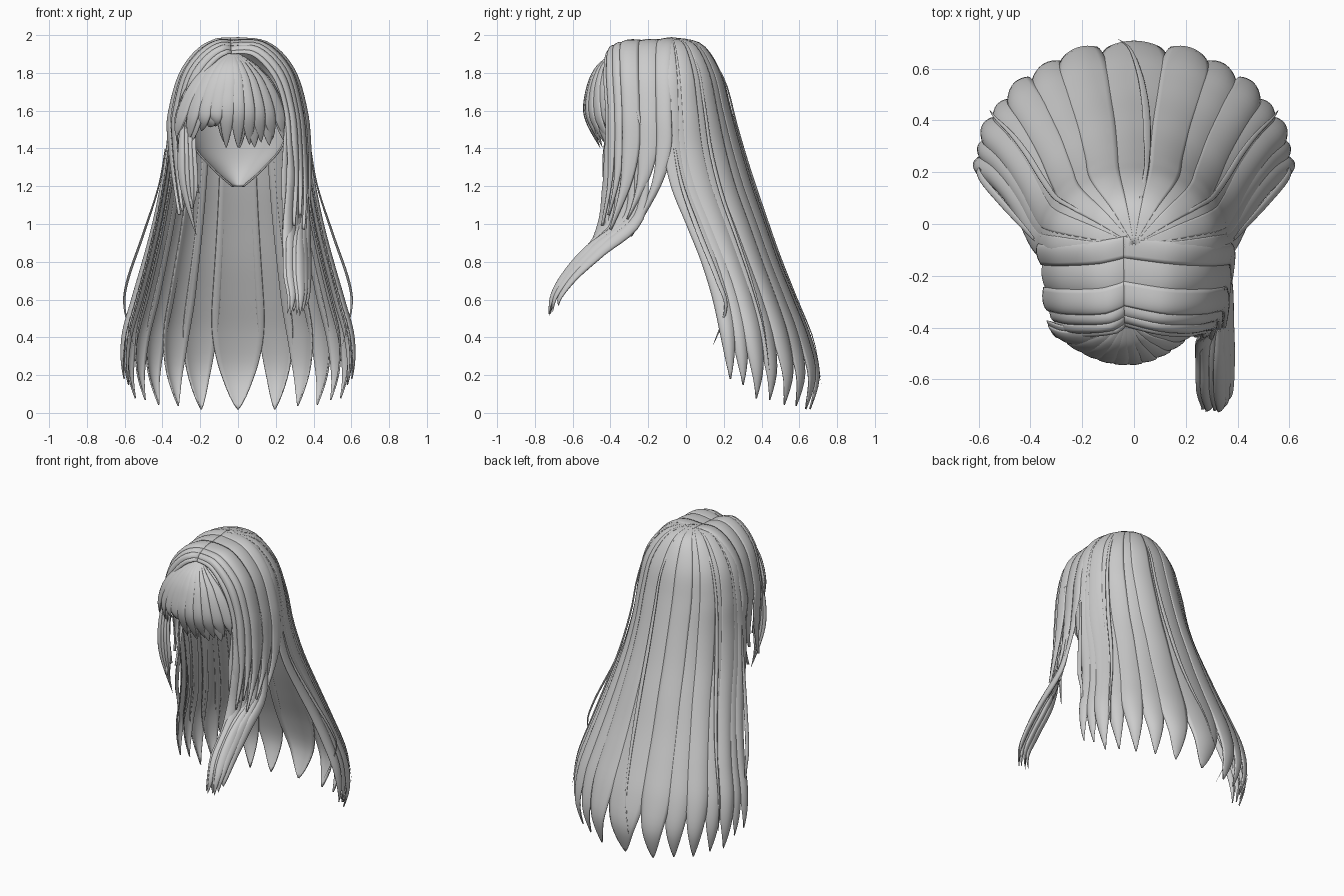
import bpy, math, random
from mathutils import Vector

random.seed(4)
cube = bpy.data.objects.get("Cube")
if cube:
    bpy.data.objects.remove(cube, do_unlink=True)

grey = bpy.data.materials.new("hair_grey")
grey.use_nodes = True
COLOUR = (0.6, 0.6, 0.6, 1)
grey.diffuse_color = COLOUR
grey.node_tree.nodes["Principled BSDF"].inputs["Base Color"].default_value = COLOUR


def along(keys, t):
    """Smooth interpolation through a list of key tuples, t from 0 to 1."""
    n = len(keys) - 1
    f = min(max(t, 0), 1) * n
    i = min(int(f), n - 1)
    f -= i
    a, b, c, d = (keys[min(max(k, 0), n)] for k in (i - 1, i, i + 1, i + 2))
    return Vector([q + f / 2 * (r - p + f * (2*p - 5*q + 4*r - s + f * (3*(q - r) + s - p)))
                   for p, q, r, s in zip(a, b, c, d)])


def make(name, rows, closed=False, thickness=0):
    """Skin rows of points into a smooth mesh."""
    m = len(rows[0])
    verts = [p for row in rows for p in row]
    faces = []
    for j in range(len(rows) - 1):
        for i in range(m if closed else m - 1):
            k = (i + 1) % m
            faces.append((j*m + i, j*m + k, j*m + m + k, j*m + m + i))
    mesh = bpy.data.meshes.new(name)
    mesh.from_pydata(verts, [], faces)
    mesh.materials.append(grey)
    mesh.polygons.foreach_set("use_smooth", [True] * len(faces))
    ob = bpy.data.objects.new(name, mesh)
    bpy.context.collection.objects.link(ob)
    if thickness:
        mod = ob.modifiers.new("thickness", "SOLIDIFY")
        mod.thickness = thickness
        mod.offset = 0


def lock(name, pts, width, thick=0.02, root=0.4, hold=0.5, steps=28):
    """Lens-shaped lock that follows a path and tapers to a point after hold."""
    rows = []
    for j in range(steps + 1):
        t = j / steps
        p = along(pts, t)
        tangent = (along(pts, t + 0.02) - along(pts, t - 0.02)).normalized()
        out = Vector((p.x, p.y + 0.1, max(p.z - 1.5, 0))).normalized()
        side = tangent.cross(out).normalized()
        out = side.cross(tangent)
        taper = max(0.01, 1 - max(0, (t - hold) / (1 - hold)) ** 1.8)
        size = (root + (1 - root) * min(1, t / 0.4)) * taper
        ring = []
        for k in range(10):
            a = math.tau * k / 10
            ring.append(p + side * math.cos(a) * width / 2 * size + out * math.sin(a) * thick / 2 * size)
        rows.append(ring)
    make(name, rows, closed=True)


def on_shell(keys, angle, t, swell=1.0):
    """Point on a stack of ellipses; angle 0 is the back."""
    z, yc, rx, ry = along(keys, t)
    a = math.radians(angle)
    return Vector((rx * swell * math.sin(a), yc + ry * swell * math.cos(a), z))


# Long back hair: height, centre y, half width, half depth
BACK = [(1.985, -0.08, 0.005, 0.005), (1.95, -0.1, 0.17, 0.18), (1.8, -0.1, 0.30, 0.28),
        (1.6, -0.1, 0.35, 0.335), (1.4, -0.1, 0.37, 0.39), (1.2, -0.06, 0.4, 0.41),
        (1.0, 0.02, 0.44, 0.4), (0.8, 0.1, 0.49, 0.39), (0.6, 0.16, 0.545, 0.41),
        (0.4, 0.19, 0.6, 0.46), (0.2, 0.2, 0.61, 0.5), (0.02, 0.2, 0.57, 0.465)]
STRANDS = [(0, 13, 0.01), (20, 9, 0.02), (34, 8, 0.05), (47, 7.5, 0.06), (59, 7, 0.09),
           (69, 7, 0.1), (78, 6.5, 0.17), (86, 6, 0.2)]


def back_strand(name, centre, half, tip, swell):
    rows = []
    end = 1 - max(0, tip - 0.02) / 0.2 / 11
    for j in range(49):
        v = j / 48
        taper = max(0.02, 1 - max(0, (v - 0.72) / 0.28) ** 2.2)
        row = []
        for i in range(9):
            s = i / 4 - 1
            bulge = swell + (0.012 + 0.045 * v * v) * (1 - s * s) * taper - 0.02 * v
            row.append(on_shell(BACK, centre + s * half * taper * 1.12, v * end, bulge))
        rows.append(row)
    make(name, rows, thickness=0.008)


for n, (angle, half, tip) in enumerate(STRANDS):
    for side, label in ((1, "left"), (-1, "right")):
        if angle or side > 0:
            back_strand(f"back_strand_{label}_{n}", side * angle, half, tip, 1 + 0.012 * (n % 2))

# Fine stray hairs lying over the back hair
for side, label in ((1, "left"), (-1, "right")):
    pts = [on_shell(BACK, side * 62 * (0.85 + 0.15 * k / 8), 0.05 + 0.106 * k,
                    1.02 + 0.04 * math.sin(math.pi * k / 9)) for k in range(9)]
    lock(f"stray_hair_{label}", pts, 0.025, 0.012)
    lock(f"side_wisp_{label}",
         [(side * x, y, z) for x, y, z in ((0.385, -0.06, 1.4), (0.42, -0.02, 1.2), (0.5, 0.07, 0.95),
                                           (0.585, 0.17, 0.7), (0.6, 0.21, 0.55), (0.55, 0.14, 0.35))],
         0.03, 0.012)
lock("stray_hair_back", [on_shell(BACK, 8 - 14 * (k / 8) ** 3, 0.1 + 0.83 * k / 8, 1.045)
                         for k in range(9)], 0.03, 0.012)

# Inner scalp ending in a point at the nape
SCALP = [(1.93, -0.1, 0.1, 0.1), (1.75, -0.1, 0.29, 0.25), (1.45, -0.06, 0.25, 0.25),
         (1.3, 0.02, 0.14, 0.17), (1.2, 0.1, 0.03, 0.05)]
make("scalp", [[on_shell(SCALP, -95 + 190 * i / 24, j / 20) for i in range(25)]
               for j in range(21)], thickness=0.01)

# Side panels sweep from the parting: front, corner and rear rails
RAILS = [[(-0.04, -0.39, 1.9), (0.08, -0.42, 1.89), (0.19, -0.43, 1.77), (0.245, -0.42, 1.6),
          (0.26, -0.42, 1.4), (0.26, -0.42, 1.2), (0.25, -0.44, 1.0)],
         [(-0.04, -0.31, 1.955), (0.12, -0.34, 1.945), (0.255, -0.34, 1.81), (0.315, -0.33, 1.6),
          (0.335, -0.33, 1.4), (0.34, -0.35, 1.2), (0.33, -0.41, 0.98)],
         [(-0.04, -0.05, 1.98), (0.15, -0.07, 1.95), (0.285, -0.08, 1.81), (0.35, -0.08, 1.6),
          (0.37, -0.08, 1.4), (0.37, -0.13, 1.2), (0.35, -0.27, 0.93)]]
PANELS = 6
for side, label in ((1, "left"), (-1, "right")):
    for n in range(PANELS):
        rows = []
        end = (0.94 if side > 0 else 0.86) + 0.06 * (n % 2)
        for j in range(37):
            v = j / 36
            rails = [along(r, v * end) for r in RAILS]
            taper = max(0.03, 1 - max(0, (v - 0.62) / 0.38) ** 1.8)
            row = []
            for i in range(9):
                s = i / 4 - 1
                p = along(rails, (n + 0.5 + s * 0.56 * taper) / PANELS)
                out = Vector((p.x, p.y + 0.1, max(p.z - 1.5, 0))).normalized()
                p += out * (0.012 * (1 - s * s) + 0.006 * (n % 2)) * min(1, 0.3 + 3 * v)
                if side < 0:
                    p.x = -p.x - 0.08 * max(0, 1 - v * 6) + 0.06 * max(0, v - 0.6) / 0.4
                row.append(p)
            rows.append(row)
        make(f"side_panel_{label}_{n}", rows, thickness=0.008)

# Long lock sweeping forward on the left
for n in range(7):
    d = n / 3 - 1
    e = random.uniform(-1, 1)
    lock(f"long_front_lock_{n}",
         [(0.3 + 0.04*d, -0.31 + 0.05*d, 1.6), (0.315 + 0.04*d, -0.32 + 0.1*d, 1.25),
          (0.315 + 0.05*d, -0.35 + 0.09*d, 1.02), (0.315 + 0.05*d, -0.48 + 0.04*e, 0.86),
          (0.315 + 0.05*d, -0.61 + 0.03*e, 0.73), (0.32 + 0.045*d, -0.685 + 0.025*e, 0.62),
          (0.31 + 0.05*d, -0.7 + 0.03*e, 0.54 + 0.03*e)], 0.07, 0.035)

# Short locks framing the face
for n in range(4):
    lock(f"short_lock_right_{n}",
         [(-0.29 + 0.02*n, -0.39, 1.6), (-0.3 + 0.02*n, -0.42, 1.4),
          (-0.29 + 0.02*n, -0.42, 1.2), (-0.22 - 0.01*n, -0.39, 0.94 + 0.04*n)], 0.05, 0.025)
for n in range(2):
    lock(f"short_lock_left_{n}",
         [(0.26, -0.41, 1.6), (0.25 + 0.03*n, -0.42, 1.3), (0.25 + 0.03*n, -0.42, 1.1),
          (0.24 + 0.07*n, -0.42, 0.86)], 0.05, 0.025)

# Fringe fanning out from the front of the parting, in two layers
for layer, count in ((0, 8), (1, 10)):
    for n in range(count):
        f = 2 * n / (count - 1) - 1
        reach = f * (0.26 if f > 0 else 0.28)
        deep = 0.014 * (1 - layer)
        tip = 1.39 + 0.04 * f * f + random.uniform(0, 0.04) + 0.12 * max(0, 1 - abs(f + 0.4) / 0.3)
        lock(f"fringe_{layer}_{n}",
             [(-0.03 + 0.08*reach, -0.39, 1.9),
              (-0.03 + 0.4*reach, -0.47 + deep + 0.04*f*f, 1.83),
              (-0.03 + 0.75*reach, -0.52 + deep + 0.08*f*f, 1.71),
              (-0.03 + 0.97*reach, -0.53 + deep + 0.11*f*f, 1.57),
              (-0.03 + 1.06*reach, -0.455 + 0.07*f*f, tip)],
             0.1 - 0.02 * layer, 0.022, root=0.2, hold=0.68)
